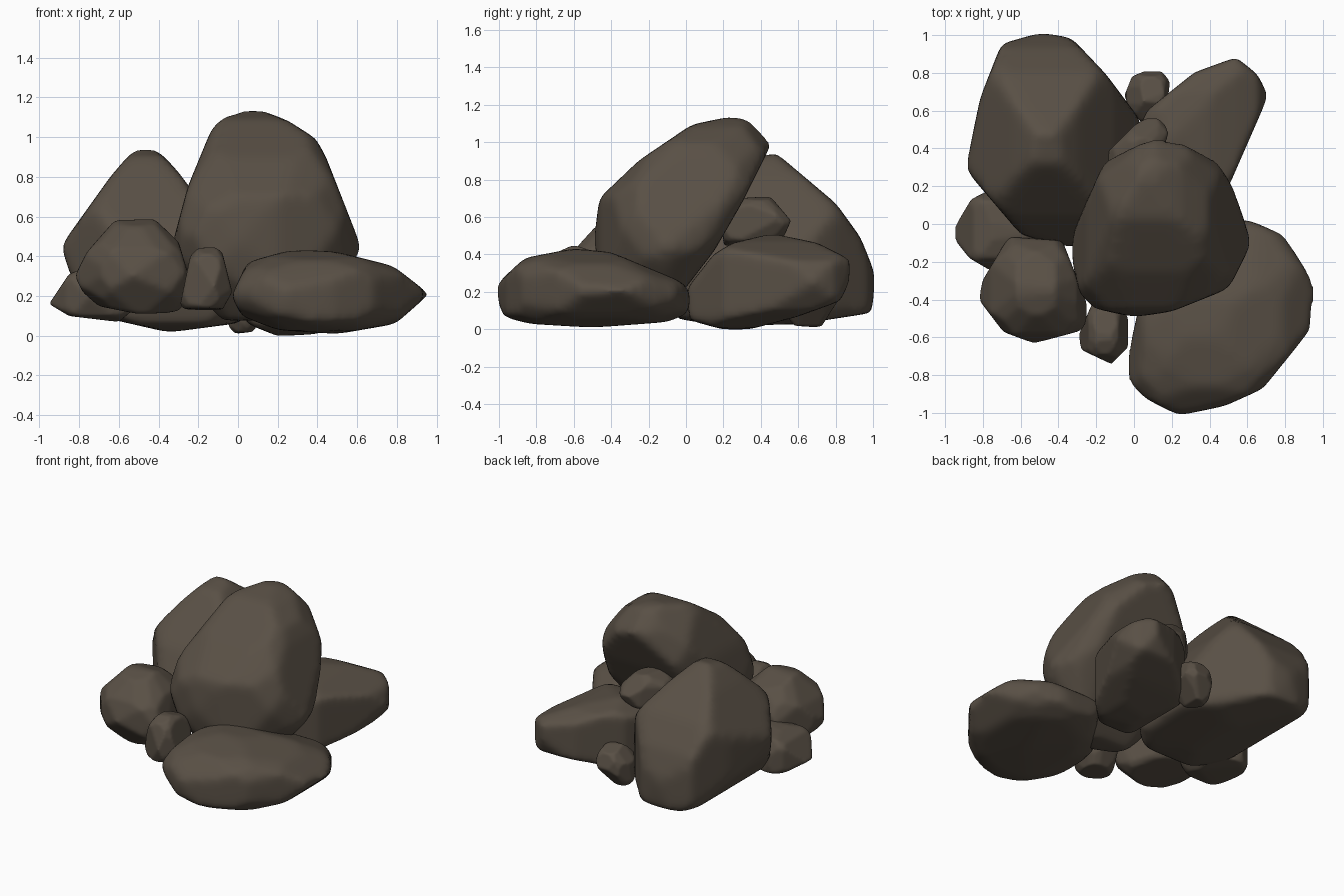
import bpy, bmesh
from itertools import product
from mathutils import Vector
from mathutils.geometry import convex_hull_2d

stone = bpy.data.materials.new("dark brown stone")
stone.diffuse_color = (0.10, 0.08, 0.06, 1)


def chip(bm, point, normal):
    """Cut a convex block by a plane and close it again."""
    bmesh.ops.bisect_plane(bm, geom=bm.verts[:] + bm.edges[:] + bm.faces[:], dist=1e-5,
                           plane_co=point, plane_no=normal, clear_outer=True)
    bmesh.ops.remove_doubles(bm, verts=bm.verts[:], dist=1e-4)
    pts = [v.co.copy() for v in bm.verts]
    bm.clear()
    for p in pts:
        bm.verts.new(p)
    bmesh.ops.convex_hull(bm, input=bm.verts[:])
    loose = [v for v in bm.verts if not v.link_faces]
    if loose:
        bmesh.ops.delete(bm, geom=loose, context='VERTS')


def rock(name, front, right, top, corner=.88):
    """Chisel a block by its front (x,z), right (y,z) and top (x,y) outlines."""
    bm = bmesh.new()
    bmesh.ops.create_cube(bm, size=4)
    for outline, (a, b) in ((front, (0, 2)), (right, (1, 2)), (top, (0, 1))):
        poly = [Vector(outline[i]) for i in convex_hull_2d([Vector(p) for p in outline])]
        mid = sum(poly, Vector((0, 0))) / len(poly)
        for p, q in zip(poly, poly[1:] + poly[:1]):
            if (q - p).length < 1e-5:
                continue
            n2 = Vector((q.y - p.y, p.x - q.x)).normalized()
            if n2.dot(p - mid) < 0:
                n2 = -n2
            point, normal = Vector((0, 0, 0)), Vector((0, 0, 0))
            point[a], point[b] = p
            normal[a], normal[b] = n2
            chip(bm, point, normal)
    # knock off the diagonal corners, then soften around them
    lo = Vector([min(v.co[i] for v in bm.verts) for i in range(3)])
    hi = Vector([max(v.co[i] for v in bm.verts) for i in range(3)])
    mid, dims = (lo + hi) / 2, hi - lo
    soft = (1 + 2 * min(corner, .97)) / 3 + .02
    for weights, keep in (((1, 1, 1), corner), ((1, 1, .45), soft), ((1, .45, 1), soft), ((.45, 1, 1), soft)):
        for sign in product((-1, 1), repeat=3):
            d = Vector([s * w / e for s, w, e in zip(sign, weights, dims)]).normalized()
            reach = max(d.dot(v.co - mid) for v in bm.verts)
            chip(bm, mid + d * reach * keep, d)
    bmesh.ops.recalc_face_normals(bm, faces=bm.faces[:])
    for v in bm.verts:  # make up for what weathering wears away
        v.co = mid + (v.co - mid) * 1.008
    mesh = bpy.data.meshes.new(name)
    bm.to_mesh(mesh)
    bm.free()
    mesh.materials.append(stone)
    obj = bpy.data.objects.new(name, mesh)
    bpy.context.collection.objects.link(obj)
    # weather the edges
    rem = obj.modifiers.new("remesh", 'REMESH')
    rem.mode = 'VOXEL'
    rem.voxel_size = max(dims) / 40
    rem.use_smooth_shade = True
    smooth = obj.modifiers.new("weather", 'SMOOTH')
    smooth.factor, smooth.iterations = 0.5, 10


# large leaning boulder in the middle
rock("main_boulder",
     [(-.33, .45), (-.25, .75), (-.13, 1.04), (-.07, 1.1), (.02, 1.13), (.12, 1.13), (.25, 1.08),
      (.39, .99), (.44, .9), (.62, .44), (.5, .25), (.2, .08), (-.1, .08), (-.28, .3)],
     [(-.46, .7), (-.25, .9), (.03, 1.09), (.22, 1.13), (.43, 1.11), (.46, 1.0), (.3, .68),
      (.15, .42), (-.02, .2), (-.15, .08), (-.32, .08), (-.44, .25), (-.49, .47)],
     [(.28, .47), (.1, .45), (-.15, .34), (-.3, 0), (-.34, -.13), (-.27, -.43), (0, -.49),
      (.2, -.46), (.5, -.34), (.62, -.1), (.52, .2), (.4, .38)], corner=.86)
# tall boulder, back left
rock("back_left_boulder",
     [(-.83, .28), (-.89, .45), (-.64, .8), (-.52, .94), (-.41, .94), (-.3, .82), (-.1, .55),
      (.03, .3), (.03, .07), (-.35, .02), (-.7, .1)],
     [(.32, .9), (.48, .94), (.8, .67), (.93, .49), (1.01, .29), (.99, .09), (.6, .03),
      (.2, .02), (-.05, .06), (-.12, .3), (.03, .58)],
     [(-.49, 1.01), (-.7, .95), (-.81, .67), (-.89, .29), (-.6, -.05), (-.42, -.11), (-.3, -.12),
      (-.1, -.05), (.02, .08), (.03, .55), (-.15, .79), (-.33, .98)], corner=.95)
# flat slab, front right
rock("front_right_slab",
     [(-.03, .2), (.05, .37), (.3, .44), (.5, .42), (.78, .35), (.96, .21), (.79, .06),
      (.5, .01), (.2, .03), (.02, .1)],
     [(-1.01, .24), (-.86, .38), (-.6, .43), (-.4, .41), (-.04, .26), (.03, .2), (.02, .09),
      (-.1, .04), (-.5, .01), (-.83, .03), (-.99, .07)],
     [(-.03, -.7), (-.03, -.83), (.06, -.92), (.24, -1.01), (.48, -.96), (.68, -.87), (.93, -.56),
      (.96, -.33), (.79, -.06), (.6, .02), (.3, 0), (.05, -.35)])
# long boulder, back right
rock("back_right_boulder",
     [(.71, .25), (.66, .36), (.55, .41), (.4, .47), (.2, .51), (0, .42), (-.06, .3), (.05, .06),
      (.2, 0), (.4, .01), (.6, .1)],
     [(.01, .22), (.15, .4), (.25, .46), (.46, .51), (.7, .46), (.88, .37), (.87, .25),
      (.82, .15), (.6, .07), (.3, -.01), (.2, 0), (.02, .05)],
     [(.54, .88), (.32, .8), (.07, .6), (-.04, .35), (-.03, .1), (.06, 0), (.3, 0), (.5, .2),
      (.71, .68), (.65, .79)], corner=.96)
# round boulder, front left
rock("front_left_boulder",
     [(-.82, .3), (-.76, .42), (-.62, .58), (-.42, .585), (-.3, .47), (-.25, .3), (-.28, .12),
      (-.45, .1), (-.7, .15), (-.78, .22)],
     [(-.63, .3), (-.58, .44), (-.48, .55), (-.35, .59), (-.15, .52), (-.05, .35), (-.1, .15), (-.5, .11)],
     [(-.66, -.07), (-.38, -.09), (-.24, -.45), (-.27, -.56), (-.53, -.63), (-.69, -.57),
      (-.82, -.4), (-.8, -.3), (-.7, -.13)], corner=.86)
# low stone on the left edge
rock("left_stone",
     [(-.95, .16), (-.85, .31), (-.75, .35), (-.5, .36), (-.45, .2), (-.6, .07), (-.85, .1)],
     [(-.25, .2), (-.18, .32), (-.05, .36), (.12, .33), (.18, .22), (.16, .1), (-.05, .07), (-.2, .1)],
     [(-.95, -.02), (-.86, .13), (-.78, .17), (-.55, .12), (-.5, -.15), (-.75, -.25),
      (-.87, -.18), (-.95, -.08)], corner=.93)
# small stones filling the gaps
rock("small_front_stone",
     [(-.29, .16), (-.24, .4), (-.2, .44), (-.12, .445), (-.08, .42), (-.03, .22), (-.08, .13), (-.28, .13)],
     [(-.74, .25), (-.69, .41), (-.6, .45), (-.45, .4), (-.4, .25), (-.5, .13), (-.7, .14)],
     [(-.29, -.58), (-.29, -.66), (-.12, -.74), (-.02, -.64), (-.02, -.5), (-.1, -.4), (-.22, -.42)])
rock("small_back_stone",
     [(-.05, .05), (-.02, .01), (.07, .02), (.19, .15), (.16, .27), (.05, .28), (-.04, .18)],
     [(.53, .1), (.57, .02), (.72, .01), (.81, .15), (.78, .25), (.65, .28), (.55, .2)],
     [(-.05, .68), (-.01, .78), (.06, .81), (.15, .81), (.19, .75), (.17, .6), (.05, .53), (-.02, .6)])
rock("wedged_stone",
     [(-.16, .55), (-.1, .66), (0, .71), (.12, .69), (.19, .6), (.12, .47), (-.1, .44)],
     [(.15, .55), (.3, .7), (.45, .71), (.56, .58), (.52, .49), (.3, .42), (.18, .42)],
     [(-.16, .36), (0, .52), (.08, .57), (.15, .57), (.18, .48), (.1, .2), (-.1, .2)])
